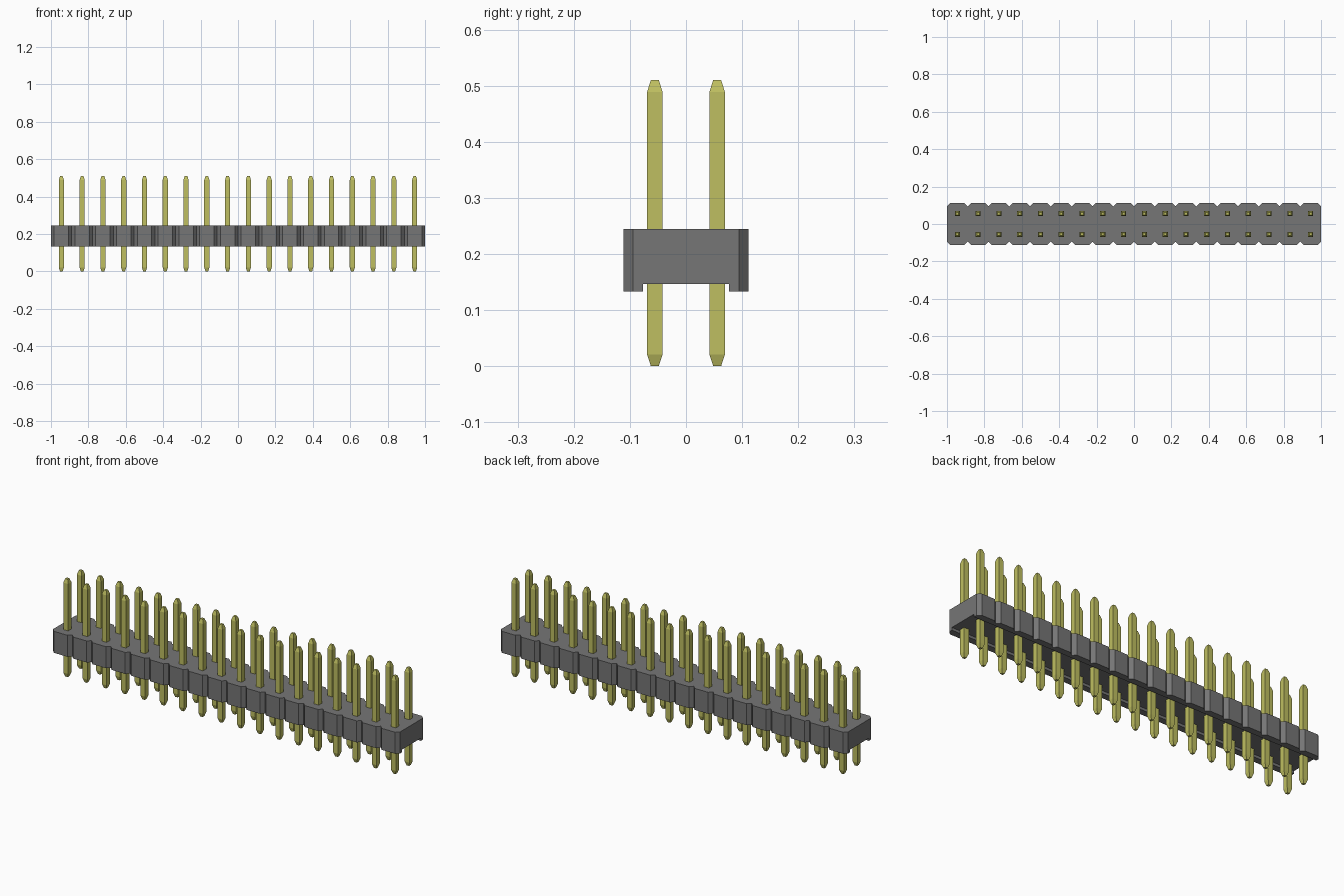
import bpy, bmesh

cube = bpy.data.objects.get("Cube")
if cube:
    bpy.data.objects.remove(cube, do_unlink=True)

COUNT = 18
PITCH = 2 / COUNT
HALF = PITCH        # half depth of the two-row housing
CHAMFER = 0.017


def material(name, color):
    mat = bpy.data.materials.new(name)
    mat.use_nodes = True
    mat.diffuse_color = color
    mat.node_tree.nodes["Principled BSDF"].inputs["Base Color"].default_value = color
    return mat


def add_object(name, bm, mat):
    bmesh.ops.recalc_face_normals(bm, faces=bm.faces)
    mesh = bpy.data.meshes.new(name)
    bm.to_mesh(mesh)
    bm.free()
    mesh.materials.append(mat)
    obj = bpy.data.objects.new(name, mesh)
    bpy.context.collection.objects.link(obj)
    return obj


def extrude_outline(bm, points, bottom, top):
    face = bm.faces.new([bm.verts.new((x, y, bottom)) for x, y in points])
    new = bmesh.ops.extrude_face_region(bm, geom=[face])["geom"]
    verts = [v for v in new if isinstance(v, bmesh.types.BMVert)]
    bmesh.ops.translate(bm, verts=verts, vec=(0, 0, top - bottom))


plastic = material("grey plastic", (0.18, 0.18, 0.18, 1))
metal = material("yellow metal", (0.52, 0.52, 0.12, 1))

# Scalloped edge: one chamfered bump per pin column
edge = [(-1, -HALF + CHAMFER)]
for i in range(COUNT):
    x = -1 + i * PITCH
    edge += [(x + CHAMFER, -HALF), (x + PITCH - CHAMFER, -HALF),
             (x + PITCH, -HALF + CHAMFER)]

# Housing block above the underside channel
BASE, CHANNEL, TOP = 0.133, 0.147, 0.245
bm = bmesh.new()
extrude_outline(bm, edge + [(-x, -y) for x, y in edge], CHANNEL, TOP)
add_object("housing", bm, plastic)

# Standoff rails on both sides of the channel
for name, side in (("front_rail", 1), ("back_rail", -1)):
    bm = bmesh.new()
    rail = edge + [(1, -0.077), (-1, -0.077)]
    extrude_outline(bm, [(x * side, y * side) for x, y in rail], BASE, CHANNEL)
    add_object(name, bm, plastic)

# Square pins with tapered tips, two rows
PIN, TIP, TAPER, HEIGHT = 0.0138, 0.007, 0.021, 0.51
bm = bmesh.new()
bmesh.ops.create_cube(bm, size=2)
for v in bm.verts:
    v.co = (v.co.x * PIN, v.co.y * PIN, TAPER if v.co.z < 0 else HEIGHT - TAPER)
caps = [f for f in bm.faces if abs(f.normal.z) > 0.5]
for cap in caps:
    direction = 1 if cap.calc_center_median().z > HEIGHT / 2 else -1
    tip = bmesh.ops.extrude_discrete_faces(bm, faces=[cap])["faces"][0]
    for v in tip.verts:
        v.co.x *= TIP / PIN
        v.co.y *= TIP / PIN
        v.co.z += direction * TAPER
pin = add_object("pin", bm, metal)

for row, y in (("front", -PITCH / 2), ("back", PITCH / 2)):
    for i in range(COUNT):
        obj = bpy.data.objects.new(f"{row}_pin_{i + 1}", pin.data)
        obj.location = (-1 + (i + 0.5) * PITCH, y, 0)
        bpy.context.collection.objects.link(obj)
bpy.data.objects.remove(pin, do_unlink=True)
